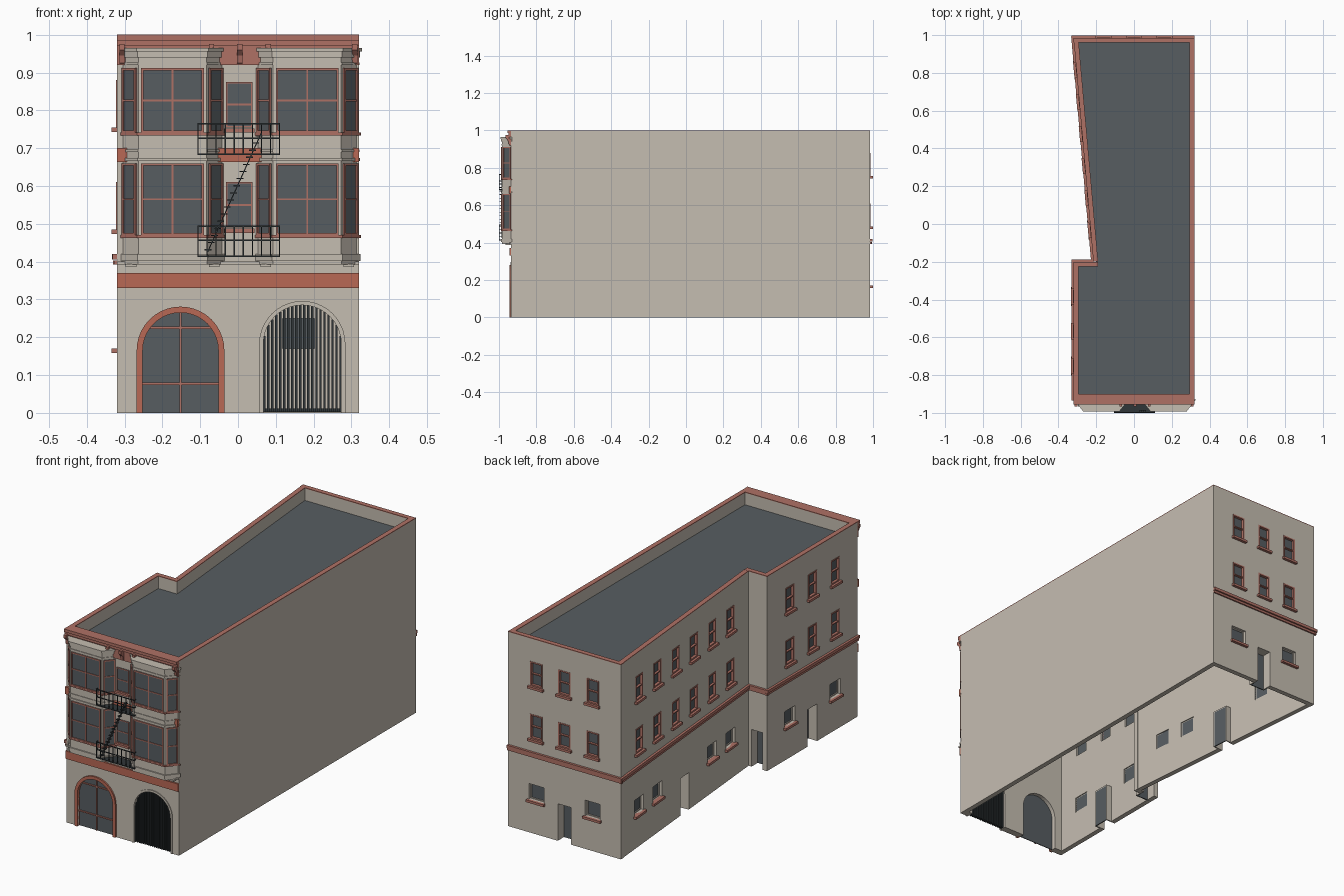
import bpy, bmesh, math
from mathutils import Matrix, Vector

if "Cube" in bpy.data.objects:
    bpy.data.objects.remove(bpy.data.objects["Cube"])


def material(name, r, g, b):
    m = bpy.data.materials.new(name)
    m.use_nodes = True
    m.diffuse_color = (r, g, b, 1)
    m.node_tree.nodes["Principled BSDF"].inputs["Base Color"].default_value = (r, g, b, 1)
    return m


WALL = material("warm_cream", .56, .51, .44)
BAND = material("terracotta", .48, .14, .09)
TRIM = material("dull_red", .43, .165, .13)
GLASS = material("slate_grey", .095, .11, .12)
IRON = material("dark_iron", .03, .037, .04)

parts = {}
FLAT = Matrix.Identity(4)
THICK = .025


def wall_frame(p, q):
    """Local axes of a wall: u along it, v up, n outwards."""
    d = (Vector((*q, 0)) - Vector((*p, 0)))
    length = d.length
    d.normalize()
    up = Vector((0, 0, 1))
    m = Matrix((d, up, d.cross(up))).transposed().to_4x4()
    m.translation = (*p, 0)
    return m, length


def prism(part, mat, m, loops, n0, n1):
    """Extrude an outline (first loop) with holes (other loops)."""
    if part not in parts:
        parts[part] = (bmesh.new(), mat)
    bm = parts[part][0]
    rings = [[[bm.verts.new(m @ Vector((u, v, n))) for u, v in lp] for lp in loops]
             for n in (n0, n1)]
    for ring in rings:
        if len(loops) == 1:
            bm.faces.new(ring[0])
        else:
            edges = [bm.edges.new((lp[i - 1], lp[i])) for lp in ring for i in range(len(lp))]
            bmesh.ops.triangle_fill(bm, use_beauty=True, edges=edges,
                                    normal=m.to_3x3() @ Vector((0, 0, 1)))
    for a, b in zip(*rings):
        for i in range(len(a)):
            bm.faces.new((a[i - 1], a[i], b[i], b[i - 1]))


def rect(u0, u1, v0, v1):
    return [(u0, v0), (u1, v0), (u1, v1), (u0, v1)]


def box(part, mat, m, u0, u1, v0, v1, n0, n1):
    prism(part, mat, m, [rect(u0, u1, v0, v1)], n0, n1)


def arch(c, r, spring, steps=20):
    arc = [(c - r * math.cos(math.pi * i / steps), spring + r * math.sin(math.pi * i / steps))
           for i in range(steps + 1)]
    return [(c - r, 0)] + arc + [(c + r, 0)]


def window(part, m, c, w, z0, z1, n, frame=TRIM, proud=.004, bar=.005, mullion=False, rail=True):
    u0, u1 = c - w / 2, c + w / 2
    box(part + "_glass", GLASS, m, u0, u1, z0, z1, n - .003, n)
    prism(part + "_frame", frame, m, [rect(u0, u1, z0, z1),
          rect(u0 + bar, u1 - bar, z0 + bar, z1 - bar)], n - .003, n + proud)
    mid = (z0 + z1) / 2
    if rail:
        box(part + "_frame", frame, m, u0, u1, mid - .0025, mid + .0025, n, n + proud * .8)
    if mullion:
        box(part + "_frame", frame, m, c - .0025, c + .0025, z0, z1, n, n + proud * .8)


def facade(part, p, q, upper=(), lower=(), doors=(), arches=(), start=0, thick=THICK):
    """Wall slab with window holes, door notches, sills and a roof cap."""
    m, length = wall_frame(p, q)
    outline, holes = [(start, 0)], []
    for c in doors:
        outline += [(c - .038, 0), (c - .038, .19), (c + .038, .19), (c + .038, 0)]
        prism("door_jambs", WALL, m, [[(c - .044, 0), (c - .044, .196), (c + .044, .196),
              (c + .044, 0), (c + .038, 0), (c + .038, .19), (c - .038, .19), (c - .038, 0)]],
              -.055, -.02)
        box("doors", GLASS, m, c - .038, c + .038, 0, .19, -.055, -.05)
    for a in arches:
        outline += arch(*a)
    outline += [(length, 0), (length, .996), (start, .996)]
    openings = [(c, .07, z, z + .125) for c in upper for z in (.485, .755)]
    openings += [(c, .085, .17, .25) for c in lower]
    for c, w, z0, z1 in openings:
        holes.append(rect(c - w / 2, c + w / 2, z0, z1))
        if z0 < .3:
            window("ground_window", m, c, w, z0, z1, -.018, WALL, rail=False)
        else:
            window("upper_window", m, c, w, z0, z1, -.012, proud=.014, bar=.007)
        box("window_sills", TRIM, m, c - w / 2 - .008, c + w / 2 + .008, z0 - .012, z0, -.01, .014)
    prism(part, WALL, m, [outline] + holes, -thick, 0)
    box("parapet_cap", TRIM, m, start, length, .996, 1, -thick, 0)
    return m, length


def belt(m, length, ext0, ext1):
    box("belt_course", TRIM, m, -ext0, length + ext1, .405, .42, -.005, .012)
    box("belt_course", TRIM, m, -ext0, length + ext1, .392, .403, -.005, .007)


# Footprint corners, anticlockwise from the front right
A, B, C = (-.32, -.935), (.32, -.935), (.32, .985)
D, E, F = (-.32, .985), (-.215, -.2), (-.32, -.2)

# Outer walls
SHOP, GATE = (.168, .1, .165), (.49, .103, .182)
front, _ = facade("front_wall", A, B, arches=(SHOP, GATE), thick=.035)
facade("right_wall", B, C)
back, back_len = facade("back_wall", C, D, upper=(.16, .32, .48), lower=(.16, .48), doors=(.32,))
slope_len = wall_frame(D, E)[1]
s = slope_len / 7
slope, _ = facade("left_rear_wall", D, E, upper=[s * k for k in range(1, 7)],
                  lower=[s * k for k in (1, 2, 5, 6)], doors=(s * 3.5,), start=.003)
step, step_len = facade("left_step_wall", E, F, doors=(.055,), start=-THICK)
side_len = F[1] - A[1]
quarters = [side_len * k / 4 for k in (1, 2, 3)]
side, _ = facade("left_front_wall", F, A, upper=quarters, lower=quarters[::2], doors=quarters[1:2])
for m, length, e0, e1 in ((back, back_len, 0, .01), (slope, slope_len, .01, -.01),
                          (step, step_len, 0, .01), (side, side_len, .01, 0)):
    belt(m, length, e0, e1)

# Roof deck
prism("roof_deck", GLASS, FLAT, [[(x * .97, y * .99) for x, y in (A, B, C, D)]
      + [(-.2, -.21), (-.305, -.21)]], .93, .935)

# Front bands and cornice
box("street_band", BAND, front, 0, .64, .33, .37, 0, .008)
box("floor_band", BAND, front, 0, .64, .663, .7, 0, .012)
box("front_moulding", WALL, front, 0, .64, .392, .4, 0, .008)
for z0, z1, n in ((.92, .97, .008), (.97, .985, .014), (.985, 1, .02)):
    box("cornice", TRIM, front, 0, .64, z0, z1, -.01, n)
for u in (.013, .25, .325, .4, .629):
    prism("cornice_brackets", TRIM, front @ Matrix.Translation((u, 0, 0))
          @ Matrix.Rotation(-math.pi / 2, 4, "Y"),
          [[(0, .92), (.012, .925), (.016, .945), (.03, .96), (.03, .975), (0, .975)]],
          -.007, .007)

# Shop window in its arch
cx, r, sp = SHOP
prism("shop_arch_surround", BAND, front, [arch(cx, .116, sp) + arch(cx, r, sp)[::-1]], -.01, .008)
prism("shop_glass", GLASS, front, [arch(cx, r, sp)], -.014, -.01)
box("shop_glazing_bars", TRIM, front, cx - .003, cx + .003, 0, sp + r, -.01, -.004)
for z in (.077, .225):
    half = r if z < sp else math.sqrt(r * r - (z - sp) ** 2)
    box("shop_glazing_bars", TRIM, front, cx - half, cx + half, z - .003, z + .003, -.01, -.004)

# Gate with upright bars
cx, r, sp = GATE
prism("gate_arch_surround", WALL, front, [arch(cx, .114, sp) + arch(cx, r, sp)[::-1]], -.02, .004)
for i in range(20):
    dx = (i - 9.5) * .0106
    top = sp + math.sqrt(max(r * r - dx * dx, 0))
    box("gate_bars", IRON, front, cx + dx - .0028, cx + dx + .0028, .002, top, -.026, -.006)
box("gate_bars", IRON, front, cx - r, cx + r, .003, .012, -.02, -.012)

# Middle windows between the bays
for z in (.49, .755):
    window("middle_window", front, .323, .07, z, z + .12, .003, proud=.003, bar=.004)
    box("middle_sills", TRIM, front, .283, .363, z - .014, z - .003, 0, .012)

# Bay windows: core, mouldings, then three windows on each storey
YW, YF = -.93, -.983


def bay_outline(c, e):
    return [(c - .135 - e, YW), (c - .09 - e * .5, YF - e), (c + .09 + e * .5, YF - e),
            (c + .135 + e, YW)]


for c in (-.173, .183):
    for part, mat, z0, z1, e in (
            ("bay_core", WALL, .4, .955, 0), ("bay_base", WALL, .402, .42, .006),
            ("bay_base", WALL, .392, .402, .002), ("bay_moulding", WALL, .666, .674, .005),
            ("bay_moulding", WALL, .69, .697, .003), ("bay_moulding", WALL, .92, .926, .003),
            ("bay_cap", WALL, .94, .955, .005), ("bay_cap", WALL, .955, .965, .01),
            ("bay_sills", TRIM, .463, .47, .007), ("bay_sills", TRIM, .734, .741, .007)):
        prism(part, mat, FLAT, [bay_outline(c, e)], z0, z1)
    for dx in (-.11, .11):
        box("bay_corbels", WALL, FLAT, c + dx - .014, c + dx + .014, -.965, -.93, .386, .394)
    pts = bay_outline(c, 0)
    for i in range(3):
        m, length = wall_frame(pts[i], pts[i + 1])
        for z0, z1 in ((.47, .66), (.741, .912)):
            window("bay_window", m, length / 2, length - .014, z0, z1, .002,
                   bar=.006, mullion=i == 1)

# Fire escape balconies
for z in (.412, .682):
    prism("balcony_floors", IRON, FLAT, [[(-.035, -.937), (-.083, -.988), (-.105, -.99),
          (-.105, -.999), (.11, -.999), (.11, -.99), (.093, -.988), (.046, -.937)]], z, z + .003)
    for dz in (0, .042, .08):
        box("balcony_rails", IRON, front, .213, .431, z + dz, z + dz + .004, .061, .065)
        for u in (.213, .428):
            box("balcony_rails", IRON, front, u, u + .003, z + dz, z + dz + .004, .05, .063)
    for i in range(10):
        u = .213 + i * .0239
        box("balcony_rails", IRON, front, u, u + .003, z, z + .082, .061, .064)

# Fire escape stair
for i in range(17):
    u, z = .232 + i * .0084, .43 + i * .0188
    box("stair_treads", IRON, front, u, u + .018, z, z + .003, .05, .062)
for n in (.05, .061):
    prism("stair_stringers", IRON, front, [[(.238, .425), (.241, .425), (.383, .74), (.38, .74)]],
          n, n + .001)

# Turn the collected parts into objects
for name, (bm, mat) in parts.items():
    bmesh.ops.recalc_face_normals(bm, faces=bm.faces[:])
    mesh = bpy.data.meshes.new(name)
    bm.to_mesh(mesh)
    bm.free()
    mesh.materials.append(mat)
    bpy.context.collection.objects.link(bpy.data.objects.new(name, mesh))
